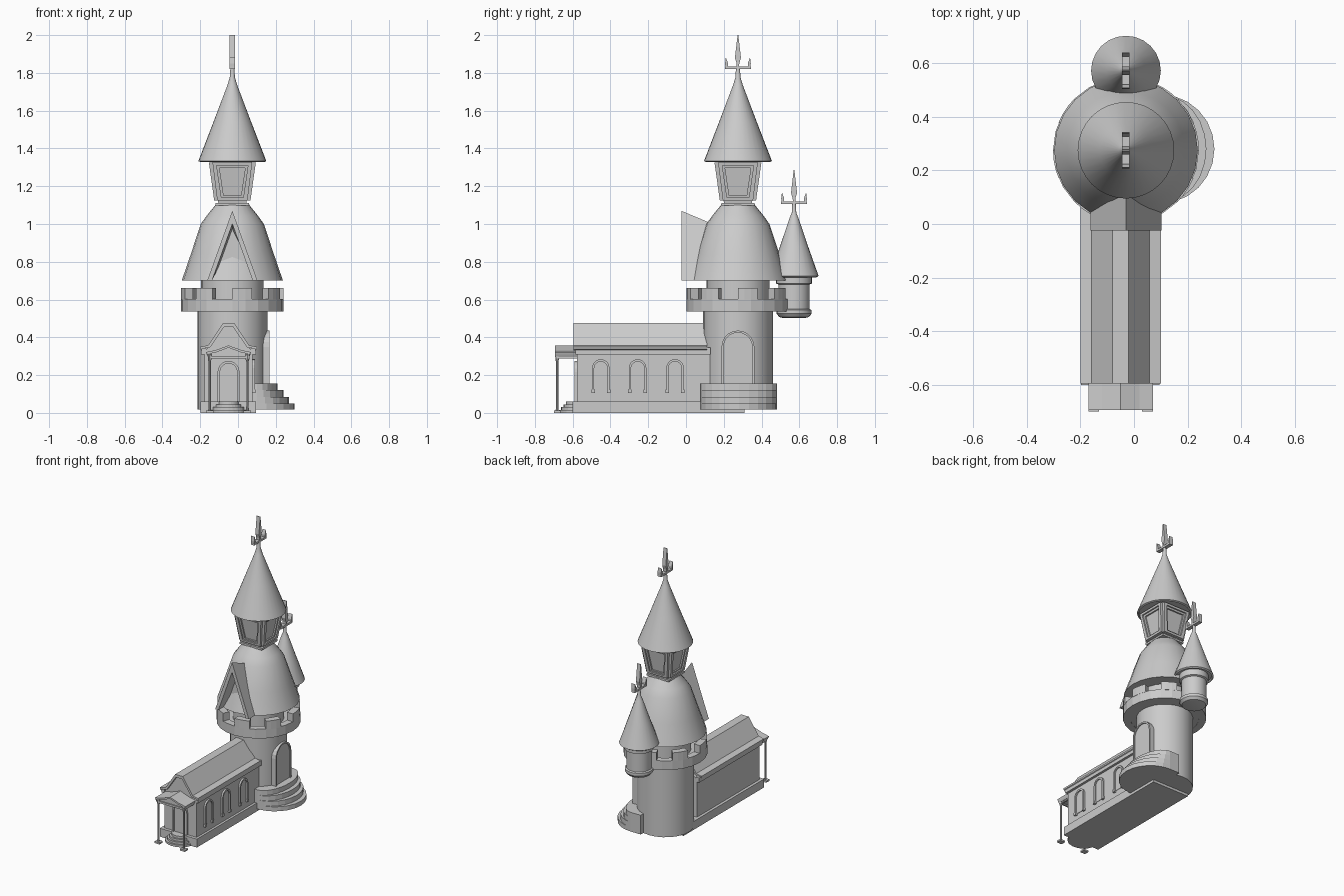
import bpy, bmesh, math
from mathutils import Matrix, Vector

if "Cube" in bpy.data.objects:
    bpy.data.objects.remove(bpy.data.objects["Cube"])

CX, CY = -0.03, 0.275      # main tower axis
NX = -0.05                 # hall centre line


def finish(name, bm, smooth=False):
    bmesh.ops.recalc_face_normals(bm, faces=bm.faces)
    me = bpy.data.meshes.new(name)
    bm.to_mesh(me)
    bm.free()
    if smooth:
        me.shade_smooth()
        me.set_sharp_from_angle(angle=math.radians(30))
    ob = bpy.data.objects.new(name, me)
    bpy.context.collection.objects.link(ob)
    return ob


def lathe(name, prof, cx, cy, seg=24, start=0.0, smooth=True):
    """Revolve (radius, z) points around a vertical axis and cap both ends."""
    bm = bmesh.new()
    rings = [[bm.verts.new((cx + r * math.cos(start + 2 * math.pi * i / seg),
                            cy + r * math.sin(start + 2 * math.pi * i / seg), z))
              for i in range(seg)] for r, z in prof]
    for a, b in zip(rings, rings[1:]):
        for i in range(seg):
            j = (i + 1) % seg
            bm.faces.new((a[i], a[j], b[j], b[i]))
    bm.faces.new(rings[0])
    bm.faces.new(rings[-1])
    return finish(name, bm, smooth)


def place(axis, u, v, t):
    return {'X': (t, u, v), 'Y': (u, t, v), 'Z': (u, v, t)}[axis]


def prism(name, outer, axis, lo, hi, inner=None, closed=True):
    """Extrude an outline, or the band between two outlines, along an axis."""
    bm = bmesh.new()
    vo = [bm.verts.new(place(axis, u, v, lo)) for u, v in outer]
    if inner:
        vi = [bm.verts.new(place(axis, u, v, lo)) for u, v in inner]
        n = len(vo)
        for i in range(n if closed else n - 1):
            j = (i + 1) % n
            bm.faces.new((vo[i], vo[j], vi[j], vi[i]))
    else:
        bm.faces.new(vo)
    ext = bmesh.ops.extrude_face_region(bm, geom=bm.faces[:], use_keep_orig=True)
    new = [g for g in ext['geom'] if isinstance(g, bmesh.types.BMVert)]
    bmesh.ops.translate(bm, verts=new, vec=Vector(place(axis, 0, 0, hi - lo)))
    return finish(name, bm)


def box(name, x0, x1, y0, y1, z0, z1):
    return prism(name, [(x0, y0), (x1, y0), (x1, y1), (x0, y1)], 'Z', z0, z1)


def arch(c, half, z0, top, n=10):
    """Round-topped outline, open along the sill."""
    return ([(c + half, z0)] +
            [(c + half * math.cos(math.pi * i / n), top - half + half * math.sin(math.pi * i / n))
             for i in range(n + 1)] + [(c - half, z0)])


def sector(r0, r1, a0, a1, n=3):
    ang = [a0 + (a1 - a0) * i / n for i in range(n + 1)]
    return ([(CX + r1 * math.cos(a), CY + r1 * math.sin(a)) for a in ang],
            [(CX + r0 * math.cos(a), CY + r0 * math.sin(a)) for a in ang])


def finial(name, cx, cy, z):
    """Flat trident: crossbar, two end prongs, tall central spear."""
    x0, x1 = cx - 0.014, cx + 0.014
    prism(name + "_crossbar", [(cy - .068, z), (cy + .068, z), (cy + .068, z + .014), (cy - .068, z + .014)],
          'X', x0, x1)
    prism(name + "_spear", [(cy - .006, z), (cy + .006, z), (cy + .007, z + .03), (cy + .016, z + .06),
                            (cy + .002, z + .18), (cy - .002, z + .18), (cy - .016, z + .06),
                            (cy - .007, z + .03)], 'X', x0, x1)
    for s in (-1, 1):
        e = cy + s * .06
        prism(name + "_prong", [(e - .006, z), (e + .006, z), (e + .008, z + .03), (e + s * .004, z + .062),
                                (e - .008, z + .03)], 'X', x0, x1)


# Main tower shaft and drum
lathe("tower_shaft", [(.185, .018), (.185, .55)], CX, CY)
lathe("tower_drum", [(.166, .54), (.166, .71)], CX, CY)

# Battlement: floor, parapet and merlons
lathe("battlement_floor", [(.25, .54), (.25, .565)], CX, CY)
o, i = sector(.225, .272, 0, 2 * math.pi, 24)
prism("battlement_parapet", o[:-1], 'Z', .538, .604, i[:-1])
for k in range(8):
    a = math.radians(45 * k)
    o, i = sector(.225, .272, a, a + math.radians(22.5))
    prism("merlon", o, 'Z', .60, .66, i, closed=False)

# Bell-shaped roof
lathe("bell_roof", [(.16, .705), (.268, .70), (.22, .84), (.167, 1.0), (.135, 1.045), (.09, 1.10), (.09, 1.104)],
      CX, CY)

# Square lantern with framed, outward-leaning panels
R2, Q = math.sqrt(2), math.pi / 4
lathe("lantern_base", [(.088 * R2, 1.098), (.088 * R2, 1.112)], CX, CY, 4, Q, False)
lathe("lantern_core", [(.074 * R2, 1.11), (.105 * R2, 1.335)], CX, CY, 4, Q, False)


def trapezoid(b, t, z0, z1):
    return [(-b, z0), (b, z0), (t, z1), (-t, z1)]


for k in range(4):
    for nm, ob_, in_, d in (("lantern_frame", (.08, .105, 1.125, 1.325), (.058, .083, 1.14, 1.31), .02),
                            ("lantern_inner_frame", (.058, .083, 1.14, 1.31), (.046, .068, 1.15, 1.297), .01)):
        fr = prism(nm, trapezoid(*ob_), 'Y', -.074 - d, -.065, trapezoid(*in_))
        for v in fr.data.vertices:
            v.co.y -= (v.co.z - 1.11) * .14
        fr.data.transform(Matrix.Translation((CX, CY, 0)) @ Matrix.Rotation(k * math.pi / 2, 4, 'Z'))

# Spire and its finial
lathe("spire", [(.165, 1.34), (.168, 1.328), (.18, 1.333), (.10, 1.54), (.026, 1.735), (.014, 1.775), (.010, 1.83)],
      CX, CY, 32)
finial("spire_finial", CX, CY, 1.82)

# Front dormer: steep roof slabs around a recessed gable
tri = lambda h, z: [(CX + h, .70), (CX, z), (CX - h, .70)]
for ob in (prism("dormer_roof", tri(.133, 1.07), 'Y', -.025, .20, tri(.108, 1.0), closed=False),
           prism("dormer_gable", tri(.115, 1.02), 'Y', .05, .20)):
    for v in ob.data.vertices:
        v.co.z -= (v.co.y + .025) * .42 * (v.co.z - .70) / .37

# Rear corner turret
TY = 0.572
lathe("turret_body", [(.06, .503), (.078, .507), (.093, .525), (.093, .545), (.083, .55), (.083, .68), (.095, .685),
                      (.095, .73)], CX, TY)
lathe("turret_roof", [(.115, .728), (.119, .718), (.13, .725), (.075, .88), (.024, 1.03), (.012, 1.06), (.009, 1.115)],
      CX, TY)
finial("turret_finial", CX, TY, 1.105)

# Side entrance of the tower: arched door and four curved steps
prism("tower_door_frame", arch(CY, .087, .15, .436), 'X', .10, .168, arch(CY, .076, .15, .425), closed=False)
prism("tower_door", arch(CY, .077, .15, .426), 'X', .10, .160)
for k in range(4):
    rx = .20 - .03 * k
    pts = [(.10 + rx * math.sin(math.pi * t / 12), .28 - .203 * math.cos(math.pi * t / 12)) for t in range(13)]
    prism("tower_step", [(.02, .077)] + pts + [(.02, .483)], 'Z', .018, .05 + .035 * k)

# Long hall: plinth, walls, eaves and ridge roof
box("hall_plinth", NX - .148, NX + .145, -.60, .31, 0, .06)
prism("hall_walls", [(NX - .128, .05), (NX + .128, .05), (NX + .128, .33), (NX + .1, .35), (NX + .03, .46),
                     (NX - .03, .46), (NX - .1, .35), (NX - .128, .33)], 'Y', -.578, .13)
half = [(.15, .338), (.15, .35), (.108, .358), (.03, .475)]
under = [(.14, .330), (.14, .340), (.098, .346), (.024, .455)]
sym = lambda h: [(NX + x, z) for x, z in h] + [(NX - x, z) for x, z in reversed(h)]
prism("hall_roof", sym(half), 'Y', -.595, .11, sym(under), closed=False)
for s in (-1, 1):
    x0, x1 = sorted((NX + s * .12, NX + s * .145))
    box("hall_eave", x0, x1, -.585, .13, .31, .345)

# Arched windows on the right wall, with sills
wx = NX + .128
for wy in (-.451, -.256, -.058):
    prism("window_frame", arch(wy, .046, .115, .284), 'X', wx - .01, wx + .012,
          arch(wy, .035, .115, .272), closed=False)
    prism("window_pane", arch(wy, .036, .115, .273), 'X', wx - .01, wx + .003)
    for s in (-1, 1):
        c = wy + s * .041
        box("window_foot", wx - .01, wx + .015, c - .009, c + .009, .105, .125)

# Front door of the hall
prism("hall_door_frame", arch(NX, .058, .06, .275), 'Y', -.59, -.57, arch(NX, .045, .06, .262), closed=False)
prism("hall_door", arch(NX, .046, .06, .263), 'Y', -.582, -.57)

# Porch: gabled canopy, beams, slender posts with feet
can = [(.115, .308), (.12, .322), (.07, .332), (0, .357)]
cano = [(NX + x, z) for x, z in can] + [(NX - x, z) for x, z in reversed(can[:-1])]
cani = [(NX + x * .95, z - .012) for x, z in can] + [(NX - x * .95, z - .012) for x, z in reversed(can[:-1])]
prism("porch_canopy", cano, 'Y', -.694, -.575, cani, closed=False)
prism("porch_pediment", cani, 'Y', -.680, -.575)
box("porch_front_beam", NX - .11, NX + .11, -.688, -.676, .288, .302)
for s in (-1, 1):
    px = NX + s * .1
    box("porch_side_beam", px - .006, px + .006, -.688, -.575, .288, .312)
    lathe("porch_post", [(.008, .01), (.006, .04), (.006, .27), (.010, .285), (.010, .312)], px, -.682, 8)
    box("porch_post_foot", px - .02, px + .02, -.70, -.665, 0, .012)

# Half-round steps to the hall door
for k in range(4):
    r = .098 - .015 * k
    prism("porch_step", [(NX + r * math.cos(math.pi * t / 12), -.59 - .85 * r * math.sin(math.pi * t / 12))
                         for t in range(13)], 'Z', 0, .015 * (k + 1))
